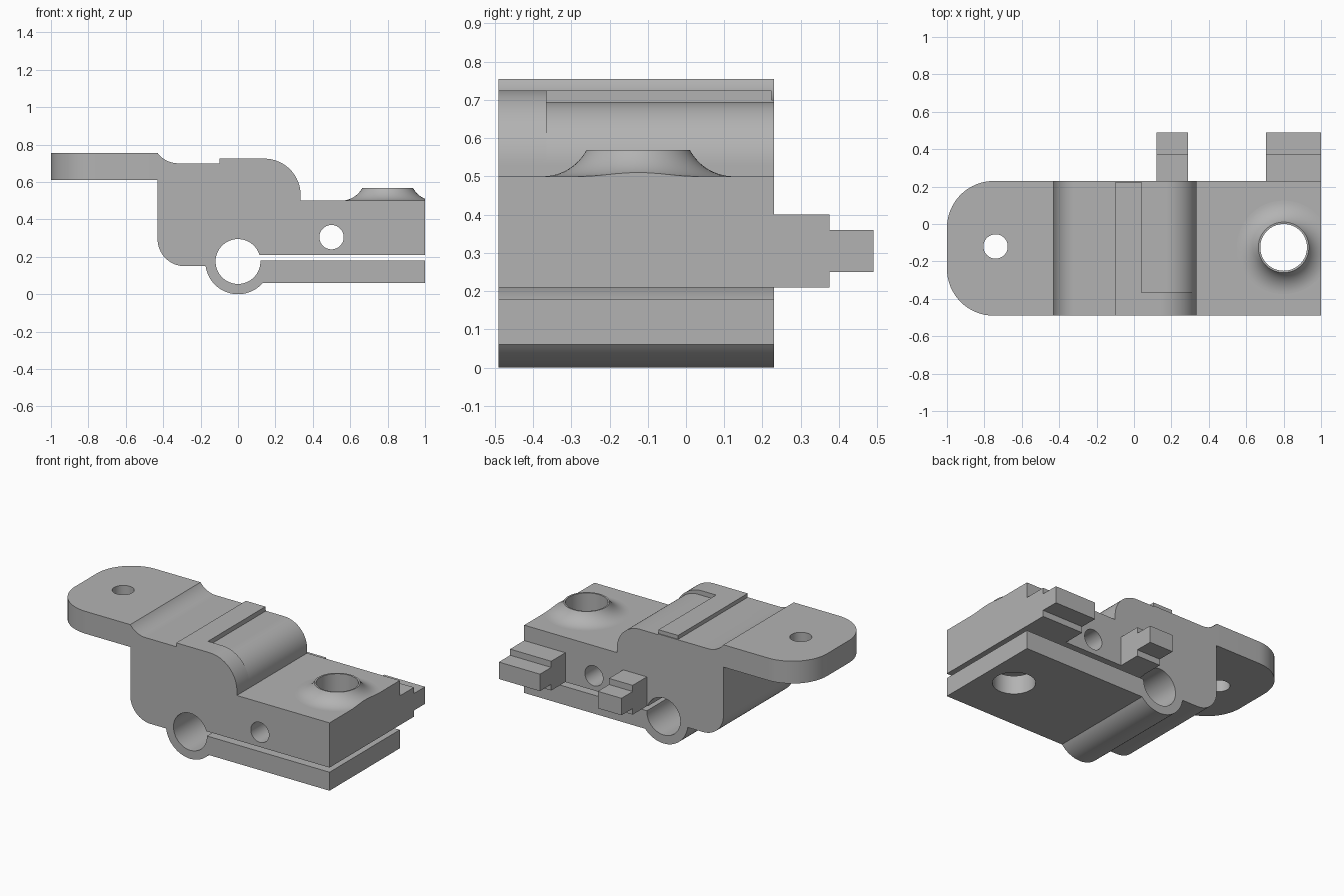
import bpy, bmesh, math
from mathutils import Vector

cube = bpy.data.objects.get("Cube")
if cube:
    bpy.data.objects.remove(cube, do_unlink=True)

FRONT, BACK = -0.49, 0.23

metal = bpy.data.materials.new("plain grey")
metal.use_nodes = True
grey = (0.45, 0.45, 0.45, 1)
metal.diffuse_color = grey
metal.node_tree.nodes["Principled BSDF"].inputs["Base Color"].default_value = grey


def arc(cx, cy, r, start, end, n=16):
    angles = [math.radians(start + (end - start) * i / n) for i in range(n + 1)]
    return [(cx + r * math.cos(a), cy + r * math.sin(a)) for a in angles]


def circle(cx, cy, r, n=64):
    return arc(cx, cy, r, 0, 360, n)[:-1]


def make_object(name, bm):
    bmesh.ops.recalc_face_normals(bm, faces=bm.faces)
    mesh = bpy.data.meshes.new(name)
    bm.to_mesh(mesh)
    bm.free()
    mesh.materials.append(metal)
    obj = bpy.data.objects.new(name, mesh)
    bpy.context.collection.objects.link(obj)
    return obj


def prism(name, points, axis, low, high):
    """Extrude a closed outline along x, y or z."""
    place = {"x": lambda a, b, t: (t, a, b),
             "y": lambda a, b, t: (a, t, b),
             "z": lambda a, b, t: (a, b, t)}[axis]
    bm = bmesh.new()
    face = bm.faces.new([bm.verts.new(place(a, b, low)) for a, b in points])
    ext = bmesh.ops.extrude_face_region(bm, geom=[face])
    moved = [v for v in ext["geom"] if isinstance(v, bmesh.types.BMVert)]
    bmesh.ops.translate(bm, verts=moved, vec=Vector(place(0, 0, high - low)))
    return make_object(name, bm)


def cut(obj, cutter):
    """Subtract the cutter, keep the result and discard the cutter."""
    cutter.hide_render = True
    mod = obj.modifiers.new("cut", "BOOLEAN")
    mod.operation, mod.solver, mod.object = "DIFFERENCE", "EXACT", cutter
    graph = bpy.context.evaluated_depsgraph_get()
    mesh = bpy.data.meshes.new_from_object(obj.evaluated_get(graph))
    obj.modifiers.clear()
    obj.data = mesh
    bpy.data.objects.remove(cutter, do_unlink=True)


# Body outline with the split clamp bore
outline = [(-0.43, 0.755)]
outline += arc(-0.285, 0.295, 0.145, 180, 270)
outline += arc(0, 0.175, 0.175, 188.2, 318.9, 32)
outline += [(1, 0.06), (1, 0.18)]
outline += arc(0, 0.175, 0.12, 2.4, -343, 60)
outline += [(1, 0.21), (1, 0.5), (0.335, 0.5)]
outline += arc(0.14, 0.53, 0.195, 0, 90, 24)
outline += [(-0.1, 0.725), (-0.1, 0.7)]
outline += arc(-0.32, 0.8375, 0.1375, 270, 218, 12)
body = prism("clamp_body", outline, "y", FRONT, BACK)

# Recess over the rounded shoulder, and the short end of the raised strip
recess = arc(0.17, 0.53, 0.165, 0, 90, 24)
recess += [(0.04, 0.695), (0.04, 0.8), (0.4, 0.8), (0.4, 0.53)]
cut(body, prism("recess_cutter", recess, "y", -0.365, 0.3))
strip_end = [(-0.15, 0.7), (0.1, 0.7), (0.1, 0.8), (-0.15, 0.8)]
cut(body, prism("strip_cutter", strip_end, "y", 0.224, 0.3))

# Cross hole and vertical bolt hole
cut(body, prism("cross_cutter", circle(0.5, 0.305, 0.065), "y", -0.6, 0.4))
cut(body, prism("bolt_cutter", circle(0.8, -0.125, 0.125), "z", -0.1, 0.7))

# Mounting tongue with rounded end and hole
plan = [(-0.43, FRONT), (-0.43, BACK)]
plan += arc(-0.75, BACK - 0.25, 0.25, 90, 180)
plan += arc(-0.75, FRONT + 0.25, 0.25, 180, 270)
tongue = prism("mounting_tongue", plan, "z", 0.61, 0.755)
cut(tongue, prism("tongue_cutter", circle(-0.74, -0.12, 0.065), "z", 0.5, 0.9))

# Flared collar around the bolt hole, trimmed flush with the body end
section = [(0.125, 0.5), (0.125, 0.568)]
section += arc(0.25, 0.63, 0.13, 208, 270, 12)
bm = bmesh.new()
verts = [bm.verts.new((0.8 + r, -0.125, z)) for r, z in section]
edges = [bm.edges.new(pair) for pair in zip(verts, verts[1:])]
bmesh.ops.spin(bm, geom=verts + edges, cent=(0.8, -0.125, 0), axis=(0, 0, 1),
               angle=math.tau, steps=64, use_merge=True)
bmesh.ops.remove_doubles(bm, verts=bm.verts, dist=0.0001)
trim = bmesh.ops.bisect_plane(bm, geom=bm.verts[:] + bm.edges[:] + bm.faces[:],
                              plane_co=(1, 0, 0), plane_no=(1, 0, 0), clear_outer=True)
rim = [v for v in trim["geom_cut"] if isinstance(v, bmesh.types.BMVert)]
bm.faces.new(sorted(rim, key=lambda v: v.co.y))
collar = make_object("flared_collar", bm)

# Stepped lugs on the back
step = [(BACK, 0.21), (0.375, 0.21), (0.375, 0.25), (0.49, 0.25),
        (0.49, 0.36), (0.375, 0.36), (0.375, 0.4), (BACK, 0.4)]
lugs = [prism("inner_lug", step, "x", 0.12, 0.29),
        prism("outer_lug", step, "x", 0.705, 1)]

for obj in [body, tongue, collar] + lugs:
    obj.data.shade_smooth()
    obj.data.set_sharp_from_angle(angle=math.radians(30))
